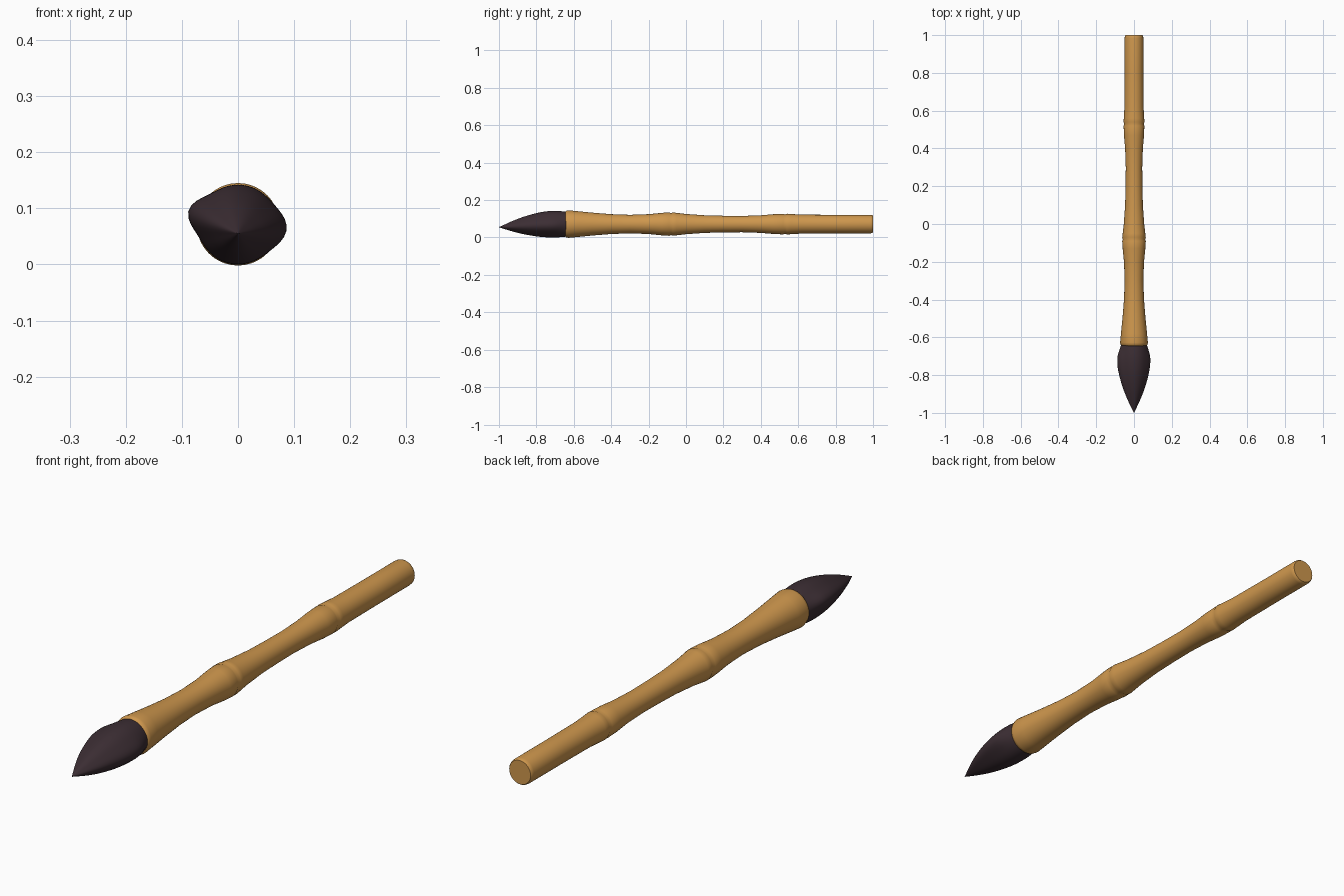
import bpy, bmesh, math

if "Cube" in bpy.data.objects:
    bpy.data.objects.remove(bpy.data.objects["Cube"])


def material(name, rgb):
    m = bpy.data.materials.new(name)
    m.diffuse_color = (*rgb, 1)
    m.use_nodes = True
    m.node_tree.nodes["Principled BSDF"].inputs["Base Color"].default_value = m.diffuse_color
    return m


def interpolate(points, y):
    """Smooth (Catmull-Rom style) lookup of the values at y along a profile."""
    i = next((k for k in range(len(points) - 2) if y <= points[k + 1][0]), len(points) - 2)
    a, b = points[i], points[i + 1]
    p, n = points[max(i - 1, 0)], points[min(i + 2, len(points) - 1)]
    h = b[0] - a[0]
    t = (y - a[0]) / h
    out = []
    for k in range(1, len(a)):
        ma = (b[k] - p[k]) / (b[0] - p[0]) * h
        mb = (n[k] - a[k]) / (n[0] - a[0]) * h
        out.append((2*t**3 - 3*t**2 + 1) * a[k] + (t**3 - 2*t**2 + t) * ma
                   + (3*t**2 - 2*t**3) * b[k] + (t**3 - t**2) * mb)
    return out


def loft(name, rings, mat, angle):
    """Skin closed rings of points, capping both ends."""
    bm = bmesh.new()
    loops = [[bm.verts.new(p) for p in ring] for ring in rings]
    n = len(loops[0])
    for a, b in zip(loops, loops[1:]):
        for i in range(n):
            j = (i + 1) % n
            bm.faces.new((a[i], a[j], b[j], b[i]))
    bm.faces.new(loops[0])
    bm.faces.new(loops[-1])
    bmesh.ops.remove_doubles(bm, verts=bm.verts, dist=1e-5)
    bmesh.ops.recalc_face_normals(bm, faces=bm.faces)
    me = bpy.data.meshes.new(name)
    bm.to_mesh(me)
    bm.free()
    ob = bpy.data.objects.new(name, me)
    me.materials.append(mat)
    bpy.context.collection.objects.link(ob)
    bpy.ops.object.select_all(action='DESELECT')
    ob.select_set(True)
    bpy.context.view_layer.objects.active = ob
    bpy.ops.object.shade_smooth_by_angle(angle=math.radians(angle))
    return ob


bamboo = material("bamboo", (0.62, 0.31, 0.075))
dark_hair = material("dark_hair", (0.045, 0.027, 0.034))

# Bamboo handle: radius along y, with a narrow groove at each node
handle_profile = [
    (-0.645, 0.066), (-0.64, 0.071), (-0.628, 0.0735), (-0.58, 0.069), (-0.5, 0.061),
    (-0.4, 0.053), (-0.3, 0.0495), (-0.2, 0.053), (-0.13, 0.060), (-0.09, 0.0625),
    (-0.08, 0.059), (-0.07, 0.0625), (-0.05, 0.060), (0, 0.054), (0.1, 0.047),
    (0.2, 0.0445), (0.3, 0.0435), (0.4, 0.047), (0.47, 0.053), (0.52, 0.055),
    (0.53, 0.052), (0.54, 0.0555), (0.56, 0.054), (0.62, 0.0505), (0.8, 0.0495),
    (0.985, 0.0495), (0.996, 0.048), (1.0, 0.045)]
SIDES = 40
rings = []
for y, r in handle_profile:
    rings.append([(r * math.cos(2 * math.pi * i / SIDES), y,
                   0.0715 + r * math.sin(2 * math.pi * i / SIDES)) for i in range(SIDES)])
loft("handle", rings, bamboo, 50)

# Hair tuft: y, centre height, radius, strength of the two side ridges
tuft_profile = [
    (-1.0, 0.055, 0.0005, 1), (-0.97, 0.057, 0.012, 1), (-0.93, 0.060, 0.027, 1),
    (-0.87, 0.064, 0.046, 1), (-0.8, 0.068, 0.062, 1), (-0.75, 0.070, 0.069, 1),
    (-0.70, 0.071, 0.071, 0.85), (-0.64, 0.071, 0.066, 0.15), (-0.6, 0.0715, 0.055, 0)]


def ridge(angle, centre, width):
    d = (angle - centre + 180) % 360 - 180
    return math.exp(-(d / width) ** 2)


rings = []
for k in range(33):
    y = -1 + 0.4 * k / 32
    zc, r, s = interpolate(tuft_profile, y)
    ring = []
    for i in range(48):
        deg = 7.5 * i
        rr = r * (1 + s * (0.31 * ridge(deg, 164, 23) + 0.24 * ridge(deg, -5, 26)))
        a = math.radians(deg)
        ring.append((rr * math.cos(a), y, zc + rr * math.sin(a)))
    rings.append(ring)
loft("bristle_tuft", rings, dark_hair, 60)
